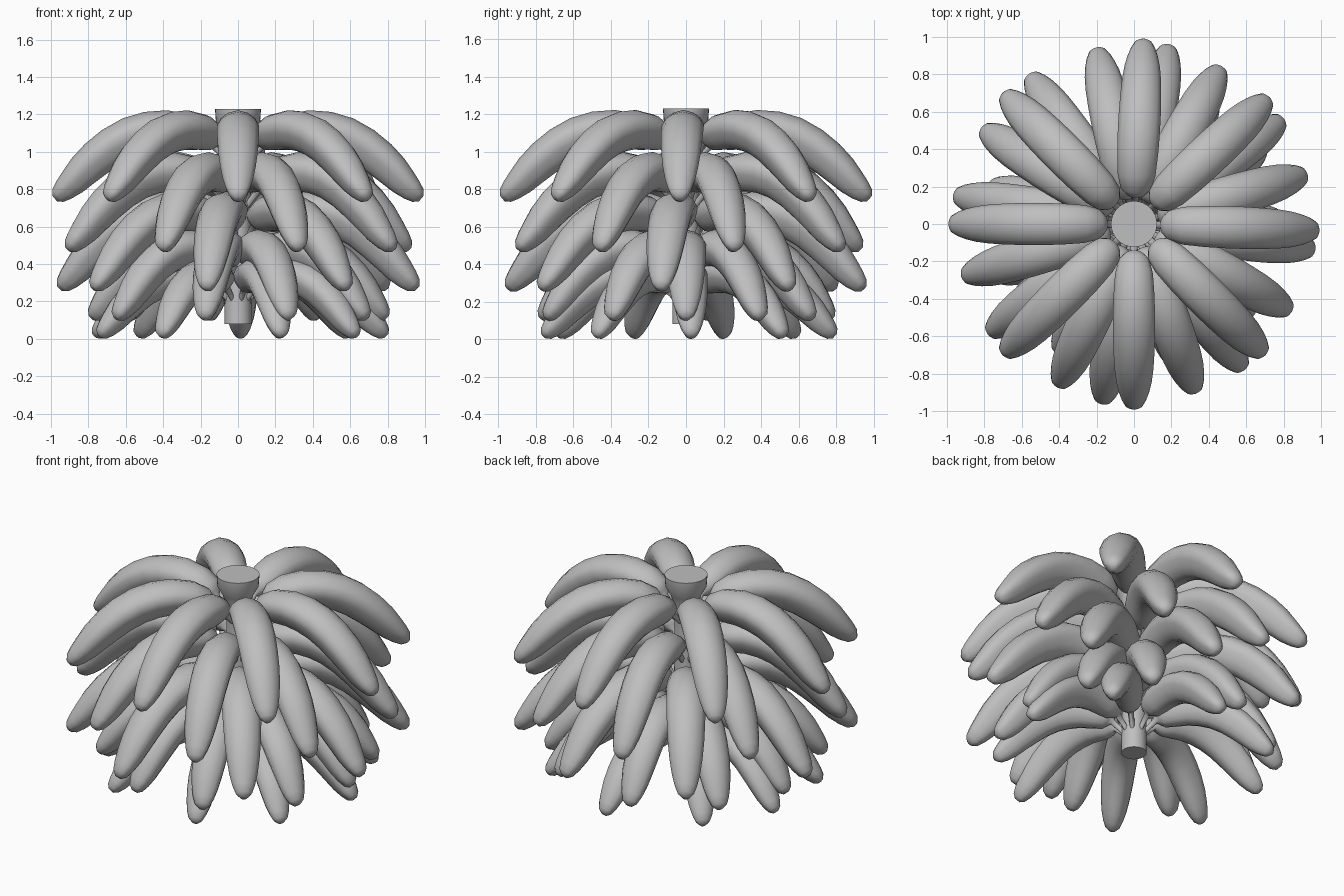
import bpy, bmesh, math
from mathutils import Vector

cube = bpy.data.objects.get("Cube")
if cube:
    bpy.data.objects.remove(cube)

grey = bpy.data.materials.new("mid_grey")
grey.use_nodes = True
COLOUR = (0.52, 0.52, 0.52, 1)
grey.diffuse_color = COLOUR
grey.node_tree.nodes["Principled BSDF"].inputs["Base Color"].default_value = COLOUR

SIDES = 15
KEEL = 0.24  # how much wider the outer side of a fruit is than its inner side
# Fruit centre line: radius out, height from the top of the tier, thickness
PATH = [(0.05, -0.27, 0.016), (0.1, -0.22, 0.016), (0.15, -0.172, 0.02), (0.168, -0.16, 0.05),
        (0.195, -0.143, 0.077), (0.27, -0.118, 0.096), (0.38, -0.105, 0.104), (0.48, -0.115, 0.107),
        (0.575, -0.143, 0.107), (0.67, -0.194, 0.104), (0.755, -0.258, 0.099), (0.825, -0.322, 0.09),
        (0.882, -0.382, 0.077), (0.928, -0.425, 0.062), (0.962, -0.455, 0.045), (0.98, -0.47, 0.02)]


def finish(bm, name, angle):
    bmesh.ops.recalc_face_normals(bm, faces=bm.faces)
    mesh = bpy.data.meshes.new(name)
    bm.to_mesh(mesh)
    bm.free()
    mesh.materials.append(grey)
    obj = bpy.data.objects.new(name, mesh)
    bpy.context.collection.objects.link(obj)
    bpy.ops.object.select_all(action="DESELECT")
    obj.select_set(True)
    bpy.context.view_layer.objects.active = obj
    bpy.ops.object.shade_smooth_by_angle(angle=math.radians(angle))
    return obj


def bridge(bm, rings):
    for a, b in zip(rings, rings[1:]):
        for i in range(len(a)):
            j = (i + 1) % len(a)
            bm.faces.new((a[i], a[j], b[j], b[i]))
    bm.faces.new(rings[0])
    bm.faces.new(rings[-1])


def make_fruit(name, reach, drop, girth):
    """Curved fruit, five-sided and keeled below, pointing along +x."""
    bm = bmesh.new()
    pts = [Vector((r * reach, 0, z * drop)) for r, z, t in PATH]
    side = Vector((0, 1, 0))
    rings = []
    for k, p in enumerate(pts):
        along = (pts[min(k + 1, len(pts) - 1)] - pts[max(k - 1, 0)]).normalized()
        up = along.cross(side)
        ring = []
        for i in range(SIDES):
            a = math.tau * i / SIDES
            t = girth * PATH[k][2] * (1 + 0.03 * math.cos(5 * a))
            width = math.sin(a) * (1 + KEEL * math.cos(a))
            ring.append(bm.verts.new(p + (up * math.cos(a) + side * width) * t))
        rings.append(ring)
    bridge(bm, rings)
    return finish(bm, name, 60)


# Tiers: top height, reach, drop, girth, direction of each fruit
TIERS = [
    ("top", 1.22, 1, 1, 1, (-2, 43, 87, 135, 180, 225, 270, 315)),
    ("upper", 1.01, 0.97, 1.13, 1, (16, 61, 102, 148, 197, 245, 290, 331)),
    ("middle", 0.8, 0.985, 1.13, 1, (-8, 35, 79, 125, 171, 217, 260, 307)),
    ("lower", 0.59, 0.81, 1.02, 0.95, (0, 30, 58, 101, 139, 171, 215, 257, 290, 330)),
    ("bottom", 0.43, 0.81, 0.88, 0.88, (2, 41, 89, 132, 165, 201, 239, 287, 323)),
]
for tier, top, reach, drop, girth, directions in TIERS:
    first = make_fruit(tier + "_fruit", reach, drop, girth)
    for i, direction in enumerate(directions):
        obj = first if i == 0 else first.copy()
        if i:
            bpy.context.collection.objects.link(obj)
        obj.location.z = top
        obj.rotation_euler.z = math.radians(direction)

# Central stalk, flared at the top
bm = bmesh.new()
rings = []
for r, z in [(0.072, 0.08), (0.07, 0.3), (0.065, 0.9), (0.07, 1.05), (0.09, 1.11),
             (0.118, 1.16), (0.123, 1.23)]:
    rings.append([bm.verts.new((r * math.cos(math.tau * i / 32), r * math.sin(math.tau * i / 32), z))
                  for i in range(32)])
bridge(bm, rings)
finish(bm, "central_stalk", 40)
